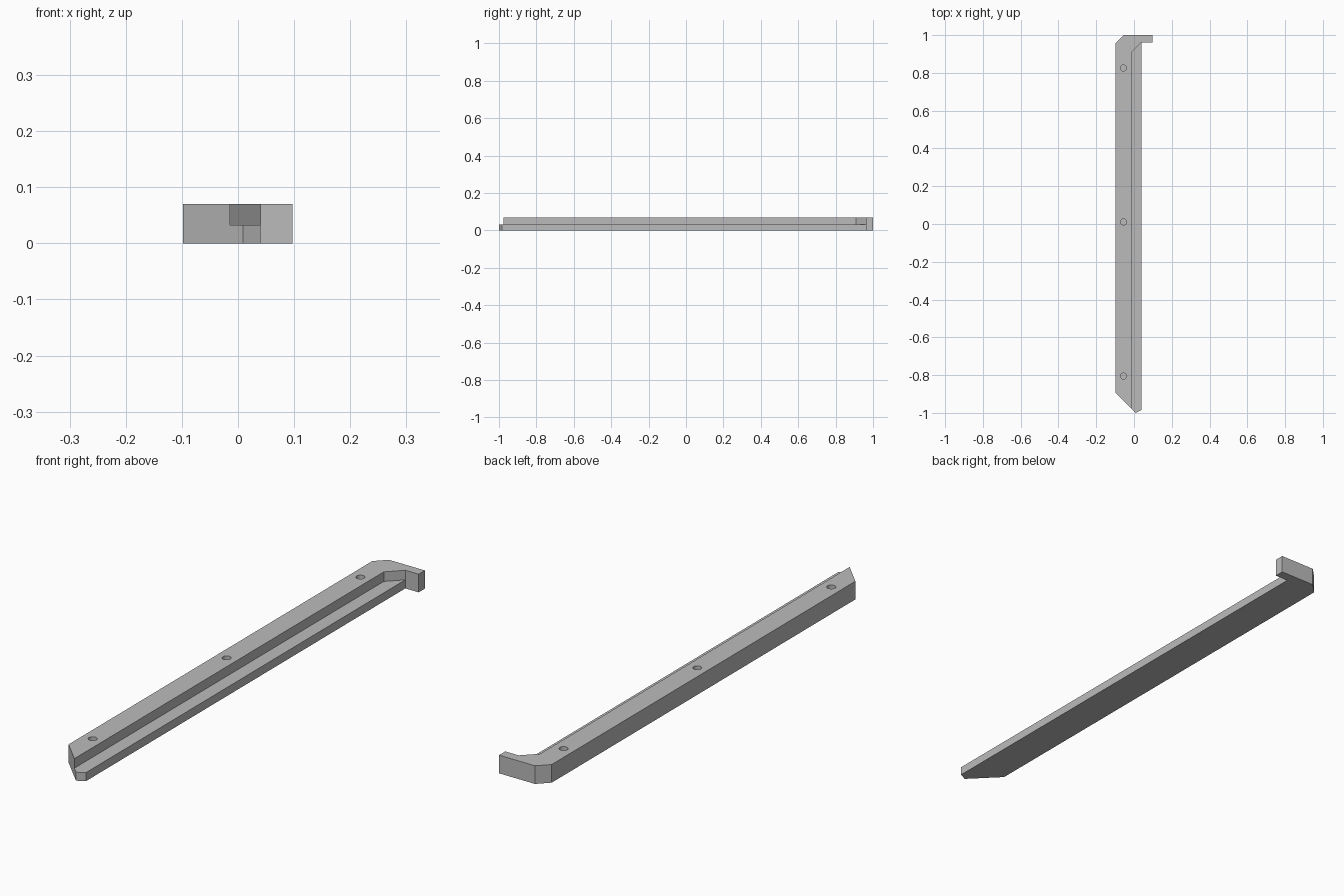
import bpy, bmesh

if "Cube" in bpy.data.objects:
    bpy.data.objects.remove(bpy.data.objects["Cube"], do_unlink=True)

grey = bpy.data.materials.new("plain grey")
grey.use_nodes = True
grey.diffuse_color = (0.5, 0.5, 0.5, 1)
grey.node_tree.nodes["Principled BSDF"].inputs["Base Color"].default_value = (0.5, 0.5, 0.5, 1)

HEIGHT, LEDGE = 0.07, 0.033


def prism(name, outline, z0, z1):
    """Extrude a plan outline from z0 up to z1."""
    bm = bmesh.new()
    face = bm.faces.new([bm.verts.new((x, y, z0)) for x, y in outline])
    top = bmesh.ops.extrude_face_region(bm, geom=[face])["geom"]
    bmesh.ops.translate(bm, vec=(0, 0, z1 - z0),
                        verts=[v for v in top if isinstance(v, bmesh.types.BMVert)])
    bmesh.ops.recalc_face_normals(bm, faces=bm.faces)
    mesh = bpy.data.meshes.new(name)
    bm.to_mesh(mesh)
    bm.free()
    mesh.materials.append(grey)
    obj = bpy.data.objects.new(name, mesh)
    bpy.context.collection.objects.link(obj)
    return obj


def cut(target, cutter):
    """Subtract a hidden helper from the target."""
    cutter.hide_render = True
    cutter.hide_set(True)
    cutter.display_type = 'WIRE'
    mod = target.modifiers.new(cutter.name, 'BOOLEAN')
    mod.operation = 'DIFFERENCE'
    mod.solver = 'EXACT'
    mod.object = cutter
    bpy.context.view_layer.objects.active = target
    bpy.ops.object.modifier_apply(modifier=mod.name)
    bpy.data.objects.remove(cutter, do_unlink=True)


# Long rail with mitred front end and hooked back end
rail = prism("hooked_rail", [
    (-0.098, -0.892), (0.009, -1), (0.04, -0.984), (0.04, 0.962), (0.097, 0.962),
    (0.097, 1), (-0.056, 1), (-0.098, 0.958)], 0, HEIGHT)

# Stepped ledge along the inner side
cut(rail, prism("ledge_cutter", [
    (-0.014, -1.1), (0.06, -1.1), (0.06, 0.95), (0.04, 0.962), (-0.014, 0.908)],
    LEDGE, HEIGHT + 0.05))

# Blind screw holes
for i, y in enumerate((-0.805, 0.011, 0.826)):
    bpy.ops.mesh.primitive_cylinder_add(vertices=32, radius=0.016, depth=0.1,
                                        location=(-0.056, y, 0.02 + 0.05))
    hole = bpy.context.object
    hole.name = "hole_cutter_%d" % i
    hole.data.materials.append(grey)
    cut(rail, hole)

# Smooth hole walls, crisp edges elsewhere
bpy.ops.object.select_all(action='DESELECT')
rail.select_set(True)
bpy.context.view_layer.objects.active = rail
bpy.ops.object.shade_smooth_by_angle(angle=0.5)
